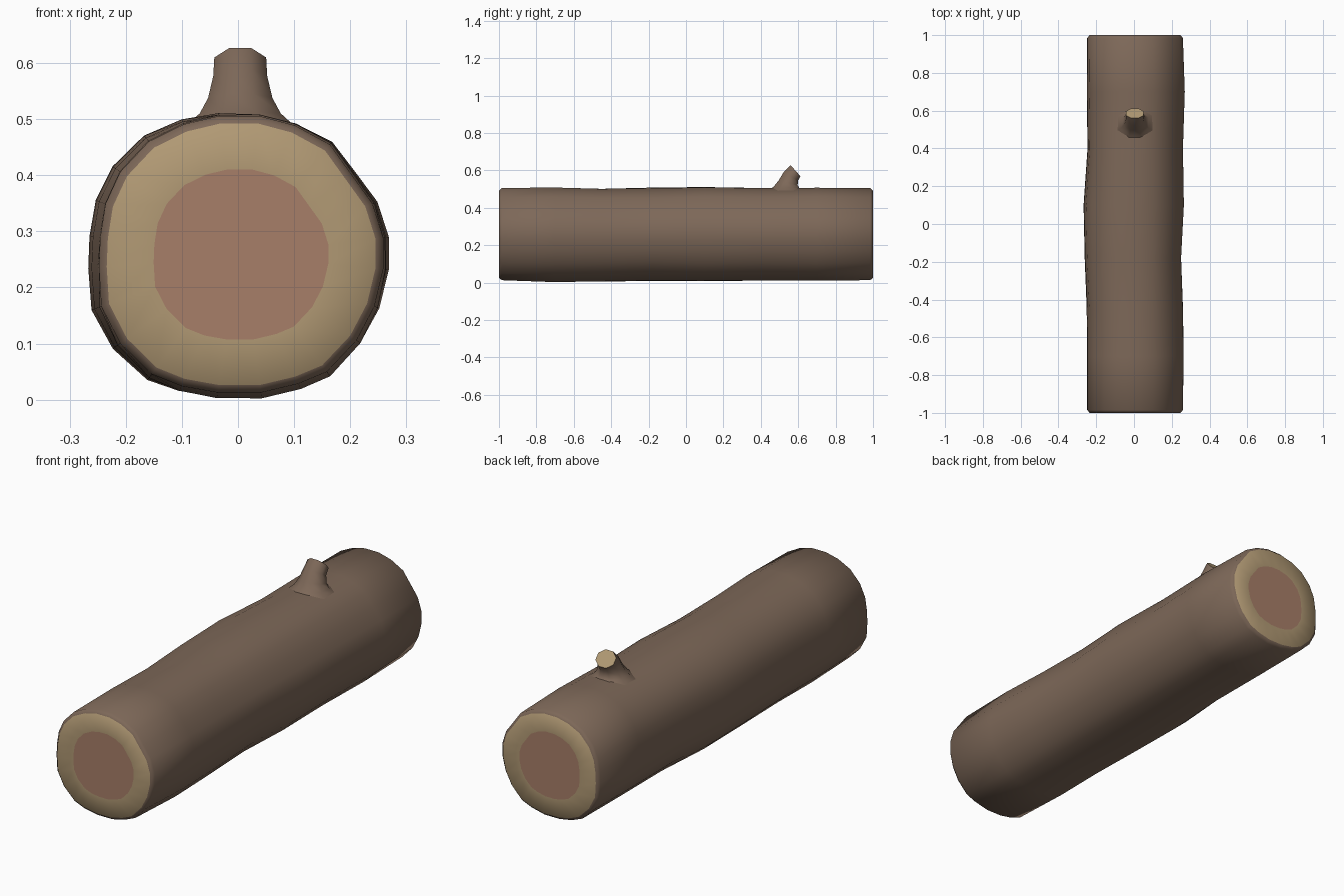
import bpy, math
from mathutils import Vector

if "Cube" in bpy.data.objects:
    bpy.data.objects.remove(bpy.data.objects["Cube"])


def material(name, rgb):
    m = bpy.data.materials.new(name)
    m.diffuse_color = (*rgb, 1)
    m.use_nodes = True
    m.node_tree.nodes["Principled BSDF"].inputs["Base Color"].default_value = m.diffuse_color
    return m


BARK = material("bark", (0.205, 0.138, 0.098))
SAPWOOD = material("sapwood", (0.44, 0.32, 0.175))
HEARTWOOD = material("heartwood", (0.39, 0.21, 0.14))


def loft(name, rings, ring_mats, cap_mats, angle):
    """Skin a list of equal rings; cap_mats close the first and last ring (None = open)."""
    n = len(rings[0])
    verts = [p for r in rings for p in r]
    faces, mats = [], []
    for i in range(len(rings) - 1):
        for j in range(n):
            k = (j + 1) % n
            faces.append((i * n + j, i * n + k, (i + 1) * n + k, (i + 1) * n + j))
            mats.append(ring_mats[i])
    if cap_mats[0] is not None:
        faces.append(tuple(reversed(range(n))))
        mats.append(cap_mats[0])
    if cap_mats[1] is not None:
        faces.append(tuple(range(len(verts) - n, len(verts))))
        mats.append(cap_mats[1])
    me = bpy.data.meshes.new(name)
    me.from_pydata(verts, [], faces)
    for m in (BARK, SAPWOOD, HEARTWOOD):
        me.materials.append(m)
    me.polygons.foreach_set("material_index", mats)
    ob = bpy.data.objects.new(name, me)
    bpy.context.collection.objects.link(ob)
    bpy.ops.object.select_all(action='DESELECT')
    ob.select_set(True)
    bpy.context.view_layer.objects.active = ob
    bpy.ops.object.mode_set(mode='EDIT')
    bpy.ops.mesh.select_all(action='SELECT')
    bpy.ops.mesh.normals_make_consistent(inside=False)
    bpy.ops.object.mode_set(mode='OBJECT')
    bpy.ops.object.shade_smooth_by_angle(angle=math.radians(angle))
    return ob


# Irregular 24-sided outline of the sawn end (x, z)
outline = [(0.036, 0.492), (-0.032, 0.492), (-0.091, 0.478), (-0.15, 0.449),
           (-0.198, 0.398), (-0.223, 0.344), (-0.232, 0.287), (-0.234, 0.237),
           (-0.23, 0.171), (-0.198, 0.109), (-0.145, 0.057), (-0.095, 0.037),
           (-0.034, 0.026), (0.039, 0.026), (0.102, 0.041), (0.15, 0.061),
           (0.2, 0.114), (0.23, 0.171), (0.245, 0.234), (0.245, 0.287),
           (0.227, 0.344), (0.191, 0.394), (0.155, 0.444), (0.096, 0.476)]
CX, CZ = 0.005, 0.258


def section(y, scale, left=0, right=0, top=0, bottom=0):
    ring = []
    for x, z in outline:
        d = Vector((x - CX, z - CZ))
        u = d.normalized()
        side = (right if u.x > 0 else left) * abs(u.x)
        vert = (top if u.y > 0 else bottom) * abs(u.y)
        d = d * scale + u * (side + vert)
        ring.append((CX + d.x, y, CZ + d.y))
    return ring


# Trunk: y, then outward swelling at left, right, top, bottom
stations = [(-0.985, 0, 0, 0, 0), (-0.7, 0, 0.003, 0.002, 0.010),
            (-0.45, 0.002, 0, -0.005, 0.006), (-0.18, 0.013, -0.010, 0, 0.003),
            (0.1, 0.019, 0.005, 0.002, 0.002), (0.4, -0.002, 0, 0, 0.002),
            (0.7, 0.002, 0.010, 0, 0), (0.985, 0, 0, 0, 0)]
rings = [section(-1, 0.65), section(-1, 1.0)]
rings += [section(s[0], 1.058, *s[1:]) for s in stations]
rings += [section(1, 1.0), section(1, 0.65)]
n_bark = len(rings) - 3
loft("log_trunk", rings, [1] + [0] * n_bark + [1], (2, 2), 60)

# Branch stub: upper edge (y, z), lower edge (y, z), half width
stub = [((0.43, 0.485), (0.64, 0.485), 0.108), ((0.468, 0.512), (0.606, 0.506), 0.078),
        ((0.495, 0.545), (0.597, 0.520), 0.062), ((0.522, 0.590), (0.599, 0.545), 0.052),
        ((0.560, 0.627), (0.612, 0.568), 0.050)]
rings = []
for (y0, z0), (y1, z1), w in stub:
    ring = []
    for k in range(8):
        a = math.radians(22.5 + 45 * k)
        s = math.sin(a) / math.cos(math.radians(22.5))
        ring.append((0.004 + w * math.cos(a),
                     (y0 + y1) / 2 + s * (y0 - y1) / 2,
                     (z0 + z1) / 2 + s * (z0 - z1) / 2))
    rings.append(ring)
loft("branch_stub", rings, [0] * 4, (None, 1), 50)
